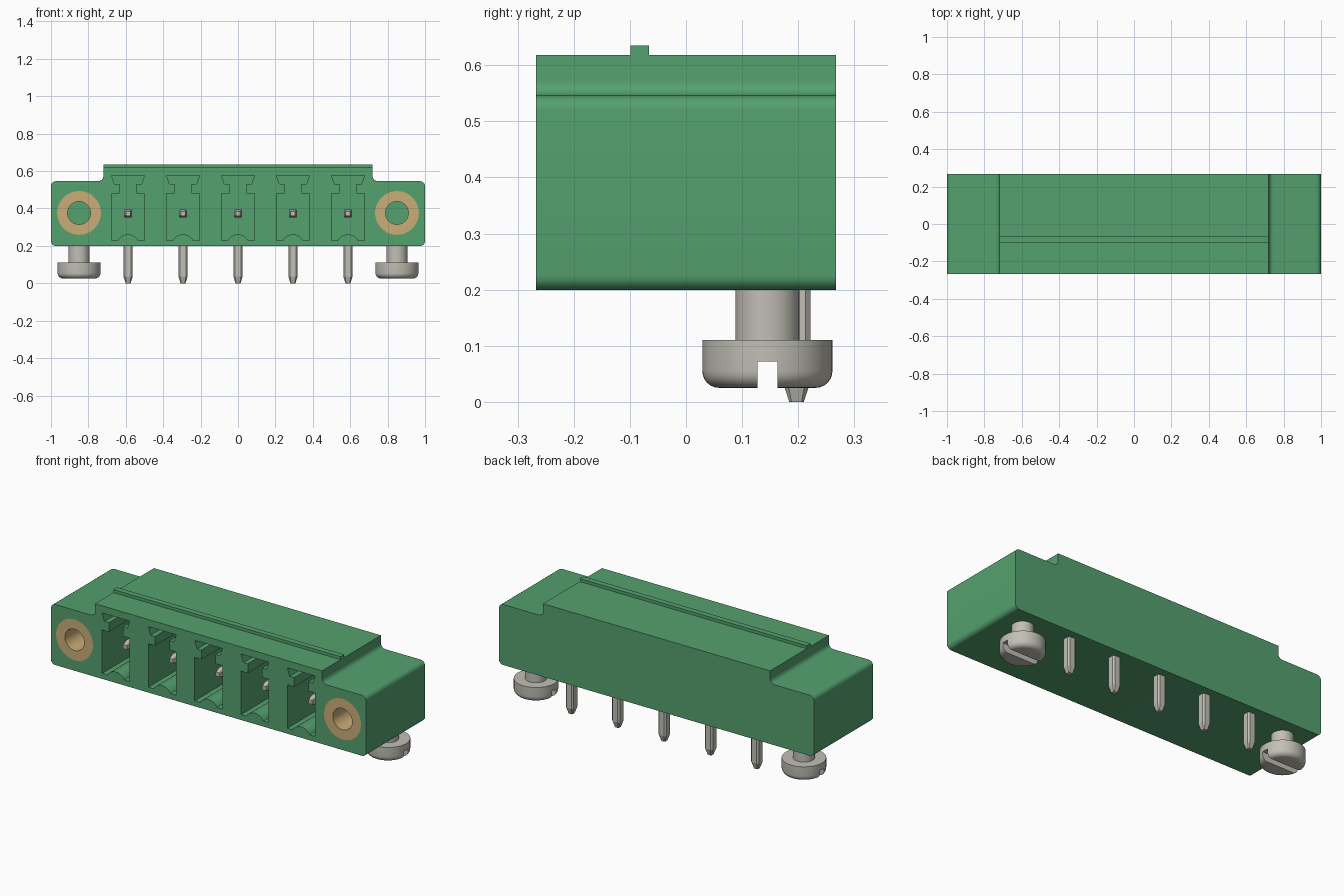
import bpy, bmesh, math
from mathutils import Matrix

if "Cube" in bpy.data.objects:
    bpy.data.objects.remove(bpy.data.objects["Cube"], do_unlink=True)


def material(name, rgb):
    m = bpy.data.materials.new(name)
    m.use_nodes = True
    m.diffuse_color = (*rgb, 1)
    bsdf = m.node_tree.nodes["Principled BSDF"]
    bsdf.inputs["Base Color"].default_value = (*rgb, 1)
    bsdf.inputs["Roughness"].default_value = 0.6
    return m


GREEN = material("green plastic", (0.089, 0.355, 0.158))
BRASS = material("brass", (0.597, 0.418, 0.191))
STEEL = material("tinned metal", (0.533, 0.521, 0.462))

Y0, Y1 = -0.267, 0.267      # front and back of the housing
PITCH = 0.294
PIN_Z = 0.373
FLANGE_X = 0.85


def arc(cx, cz, r, a0, a1, n=6):
    """Points on an arc, angles in degrees."""
    return [(cx + r * math.cos(math.radians(a0 + (a1 - a0) * i / n)),
             cz + r * math.sin(math.radians(a0 + (a1 - a0) * i / n))) for i in range(n + 1)]


def mirrored(half):
    """Close a right-hand outline (bottom to top) with its mirror image."""
    return half + [(-x, z) for x, z in reversed(half)]


def loft(bm, rings):
    """Skin a list of equal-length point rings and cap both ends."""
    rows = [[bm.verts.new(p) for p in ring] for ring in rings]
    n = len(rows[0])
    for a, b in zip(rows, rows[1:]):
        for i in range(n):
            bm.faces.new((a[i], a[(i + 1) % n], b[(i + 1) % n], b[i]))
    bm.faces.new(rows[0])
    bm.faces.new(rows[-1])


def prism(bm, outline, y0, y1, x=0, z=0):
    loft(bm, [[(x + px, y, z + pz) for px, pz in outline] for y in (y0, y1)])


def finish(name, bm, mat, smooth=True):
    bmesh.ops.recalc_face_normals(bm, faces=bm.faces)
    me = bpy.data.meshes.new(name)
    bm.to_mesh(me)
    bm.free()
    me.materials.append(mat)
    ob = bpy.data.objects.new(name, me)
    bpy.context.collection.objects.link(ob)
    if smooth:
        shade(ob)
    return ob


def activate(ob):
    bpy.ops.object.select_all(action="DESELECT")
    ob.select_set(True)
    bpy.context.view_layer.objects.active = ob


def shade(ob):
    activate(ob)
    bpy.ops.object.shade_smooth_by_angle(angle=math.radians(30))


def cut(ob, cutter):
    """Subtract the cutter, then discard it."""
    cutter.hide_render = True
    mod = ob.modifiers.new("cut", "BOOLEAN")
    mod.operation, mod.solver, mod.object = "DIFFERENCE", "EXACT", cutter
    activate(ob)
    bpy.ops.object.modifier_apply(modifier=mod.name)
    bpy.data.objects.remove(cutter, do_unlink=True)
    shade(ob)


def circle(r, n=48):
    return [(r * math.cos(2 * math.pi * i / n), r * math.sin(2 * math.pi * i / n)) for i in range(n)]


# Housing: stepped outline with rounded flanges and filleted shoulders
R = 0.027
half = (arc(1 - R, 0.199 + R, R, -90, 0) + arc(1 - R, 0.546 - R, R, 0, 90)
        + arc(0.72 + R, 0.546 + R, R, 270, 180) + [(0.72, 0.618)])
bm = bmesh.new()
prism(bm, mirrored(half), Y0, Y1)
housing = finish("housing", bm, GREEN, smooth=False)

# Five keyed sockets and two insert bores cut from the front
bump_w, bump_h = 0.0535, 0.032
bump_r = (bump_w ** 2 + bump_h ** 2) / (2 * bump_h)
spread = math.degrees(math.asin(bump_w / bump_r))
bump = arc(0, 0.23 + bump_h - bump_r, bump_r, 90, 90 - spread)
key = bump[1:] + [(0.088, 0.23), (0.088, 0.479), (0.045, 0.479),
                  (0.045, 0.532), (0.073, 0.532), (0.088, 0.577)]
socket = [bump[0]] + mirrored(key)
BORE_END = 0.05
bm = bmesh.new()
for i in range(-2, 3):
    prism(bm, socket, Y0 - 0.05, 0.1, x=i * PITCH)
for s in (-1, 1):
    prism(bm, circle(0.117), Y0 - 0.05, BORE_END, x=s * FLANGE_X, z=0.376)
cut(housing, finish("socket_cutter", bm, GREEN, smooth=False))

# Thin rib along the top
bm = bmesh.new()
prism(bm, [(-0.72, 0.612), (0.72, 0.612), (0.72, 0.635), (-0.72, 0.635)], -0.099, -0.066)
finish("top_rib", bm, GREEN, smooth=False)


# Contact pins: chamfered square bar, horizontal blade plus vertical leg
def chamfered(h, c):
    return [(h, -h + c), (h, h - c), (h - c, h), (-h + c, h),
            (-h, h - c), (-h, -h + c), (-h + c, -h), (h - c, -h)]


for i in range(-2, 3):
    x = i * PITCH
    bm = bmesh.new()
    blade = [(-0.185, 0.012, 0.003), (-0.15, 0.022, 0.006), (0.19, 0.022, 0.006)]
    loft(bm, [[(x + u, y, PIN_Z + v) for u, v in chamfered(h, c)] for y, h, c in blade])
    leg = [(0.0, 0.013, 0.004), (0.037, 0.025, 0.009), (0.39, 0.025, 0.009)]
    loft(bm, [[(x + u, 0.197 + v, z) for u, v in chamfered(h, c)] for z, h, c in leg])
    finish(f"contact_pin_{i + 3}", bm, STEEL, smooth=False)

# Threaded inserts and mounting screws on both flanges
for side, s in (("right", -1), ("left", 1)):
    x = s * FLANGE_X
    bm = bmesh.new()
    rows = [[bm.verts.new((x + u, y, 0.376 + v)) for u, v in circle(r)]
            for r, y in ((0.117, BORE_END), (0.117, Y0), (0.061, Y0), (0.061, BORE_END))]
    for a, b in zip(rows, rows[1:] + rows[:1]):
        for k in range(48):
            bm.faces.new((a[k], a[(k + 1) % 48], b[(k + 1) % 48], b[k]))
    finish(f"{side}_insert", bm, BRASS)

    # Screw turned from a profile of radius and height
    profile = arc(0.116 - 0.03, 0.025 + 0.03, 0.03, -90, 0) + [
        (0.116, 0.11), (0.057, 0.11), (0.057, 0.21)]
    bm = bmesh.new()
    loft(bm, [[(x + u, 0.145 + v, z) for u, v in circle(r)] for r, z in profile])
    screw = finish(f"{side}_screw", bm, STEEL, smooth=False)
    bm = bmesh.new()
    bmesh.ops.create_cube(bm, size=1, matrix=Matrix.Translation((x, 0.145, 0.036))
                          @ Matrix.Diagonal((0.4, 0.036, 0.072, 1)))
    cut(screw, finish("slot_cutter", bm, STEEL, smooth=False))
